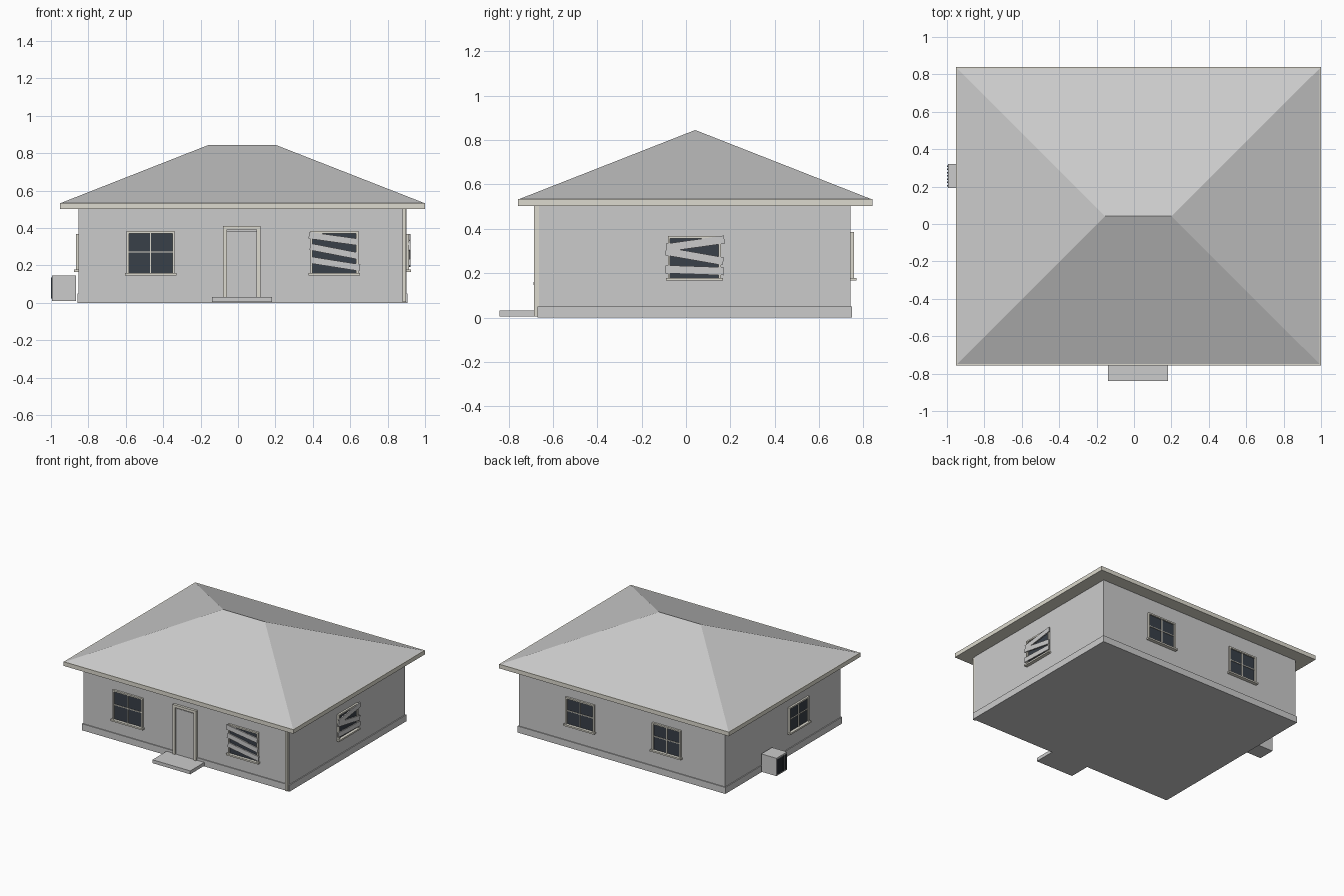
import bpy, bmesh
from math import radians
from mathutils import Matrix

if "Cube" in bpy.data.objects:
    bpy.data.objects.remove(bpy.data.objects["Cube"])


def material(name, rgb):
    m = bpy.data.materials.new(name)
    m.diffuse_color = (*rgb, 1)
    m.use_nodes = True
    m.node_tree.nodes["Principled BSDF"].inputs["Base Color"].default_value = m.diffuse_color
    return m


TRIM = material("cream_trim", (0.72, 0.70, 0.62))
GLASS = material("dark_glass", (0.04, 0.05, 0.065))


def add_object(name, bm, mat=None, matrix=None):
    me = bpy.data.meshes.new(name)
    bmesh.ops.recalc_face_normals(bm, faces=bm.faces)
    bm.to_mesh(me)
    bm.free()
    ob = bpy.data.objects.new(name, me)
    if mat:
        me.materials.append(mat)
    if matrix:
        ob.matrix_world = matrix
    bpy.context.collection.objects.link(ob)
    return ob


def box(name, x, y, z, mat=None, matrix=None, tilt=0):
    """Box from (min, max) ranges, optionally tilted about its own y axis."""
    c = [(a + b) / 2 for a, b in (x, y, z)]
    s = [b - a for a, b in (x, y, z)]
    bm = bmesh.new()
    bmesh.ops.create_cube(bm, size=1, matrix=Matrix.Translation(c)
                          @ Matrix.Rotation(radians(tilt), 4, 'Y')
                          @ Matrix.Diagonal((*s, 1)))
    return add_object(name, bm, mat, matrix)


CX, CY = 0.024, 0.04
WX, WY = 0.876, 0.702          # wall half sizes

# Walls, plinth and eave slab
box("walls", (CX - WX, CX + WX), (CY - WY, CY + WY), (0.04, 0.51))
box("plinth", (CX - WX - .007, CX + WX + .007), (CY - WY - .007, CY + WY + .007), (0, 0.05))
box("eave_fascia", (-0.952, 1.0), (-0.757, 0.84), (0.503, 0.535), TRIM)

# Hip roof: eave rectangle rising to a short ridge
bm = bmesh.new()
a, b, c, d = [bm.verts.new((CX + sx * 0.968, 0.0415 + sy * 0.79, 0.535))
              for sx, sy in ((-1, -1), (1, -1), (1, 1), (-1, 1))]
r0, r1 = [bm.verts.new((x, 0.0415, 0.845)) for x in (-0.155, 0.2)]
for f in ((a, b, r1, r0), (b, c, r1), (c, d, r0, r1), (d, a, r0), (d, c, b, a)):
    bm.faces.new(f)
add_object("hip_roof", bm)


def opening_frame(name, m, w, z0, z1, t, depth):
    """Two jambs and a head around an opening of outer half width w."""
    for side, s in (("left", -1), ("right", 1)):
        x = sorted((s * w, s * (w - t)))
        box(f"{name}_{side}_jamb", x, (-depth, 0.005), (z0, z1), TRIM, m)
    box(f"{name}_head", (-w, w), (-depth, 0.005), (z1 - t, z1), TRIM, m)


def window(name, pos, angle, w, z0, z1, boards=()):
    """Window facing local -y, with a cross of bars or nailed boards."""
    m = Matrix.Translation((*pos, 0)) @ Matrix.Rotation(radians(angle), 4, 'Z')
    opening_frame(name, m, w, z0, z1, 0.011, 0.015)
    box(f"{name}_sill", (-w - .009, w + .009), (-0.026, 0.005), (z0, z0 + .012), TRIM, m)
    box(f"{name}_glass", (-w + .005, w - .005), (-0.004, 0.005), (z0 + .005, z1 - .005), GLASS, m)
    if not boards:
        mid = (z0 + z1) / 2 + 0.006
        box(f"{name}_upright_bar", (-.003, .003), (-.010, 0), (z0, z1), TRIM, m)
        box(f"{name}_cross_bar", (-w, w), (-.010, 0), (mid - .003, mid + .003), TRIM, m)
    for i, (u, z, tilt, h) in enumerate(boards):
        box(f"{name}_board_{i + 1}", (u - .132, u + .132), (-.021, -.012),
            (z - h / 2, z + h / 2), None, m, tilt)


FRONT, BACK = CY - WY, CY + WY
LEFT, RIGHT = CX - WX, CX + WX
window("front_left_window", (-0.467, FRONT), 0, 0.128, 0.147, 0.383)
window("front_right_window", (0.515, FRONT), 0, 0.128, 0.147, 0.383,
       [(-.005, .343, 8, .036), (0, .275, 11, .036), (.006, .208, 9, .036)])
window("right_window", (RIGHT, 0.038), 90, 0.12, 0.166, 0.367,
       [(.004, .333, -8, .036), (0, .276, 10, .036), (0, .213, 2, .036)])
window("left_window", (LEFT, -0.142), -90, 0.12, 0.166, 0.367)
for side, x in (("left", -0.36), ("right", 0.376)):
    window(f"back_{side}_window", (x, BACK), 180, 0.122, 0.167, 0.385)

# Front door and step
door = Matrix.Translation((0.02, FRONT, 0))
opening_frame("door", door, 0.1, 0.03, 0.412, 0.02, 0.019)
box("door_panel", (-.078, .078), (-.009, .005), (.03, .384), None, door)
box("door_step", (-0.139, 0.182), (-0.84, -0.665), (0.005, 0.031))

# Corner downpipe
box("downpipe", (0.88, 0.897), (-0.684, -0.66), (0.005, 0.505), TRIM)

# Outdoor cooling unit with upright grille slats
box("cooling_unit", (-0.994, -0.866), (0.192, 0.322), (0.01, 0.147))
for i in range(7):
    y = 0.205 + i * 0.0173
    box(f"grille_slat_{i + 1}", (-1.0, -0.99), (y - .004, y + .004), (0.022, 0.135), GLASS)
